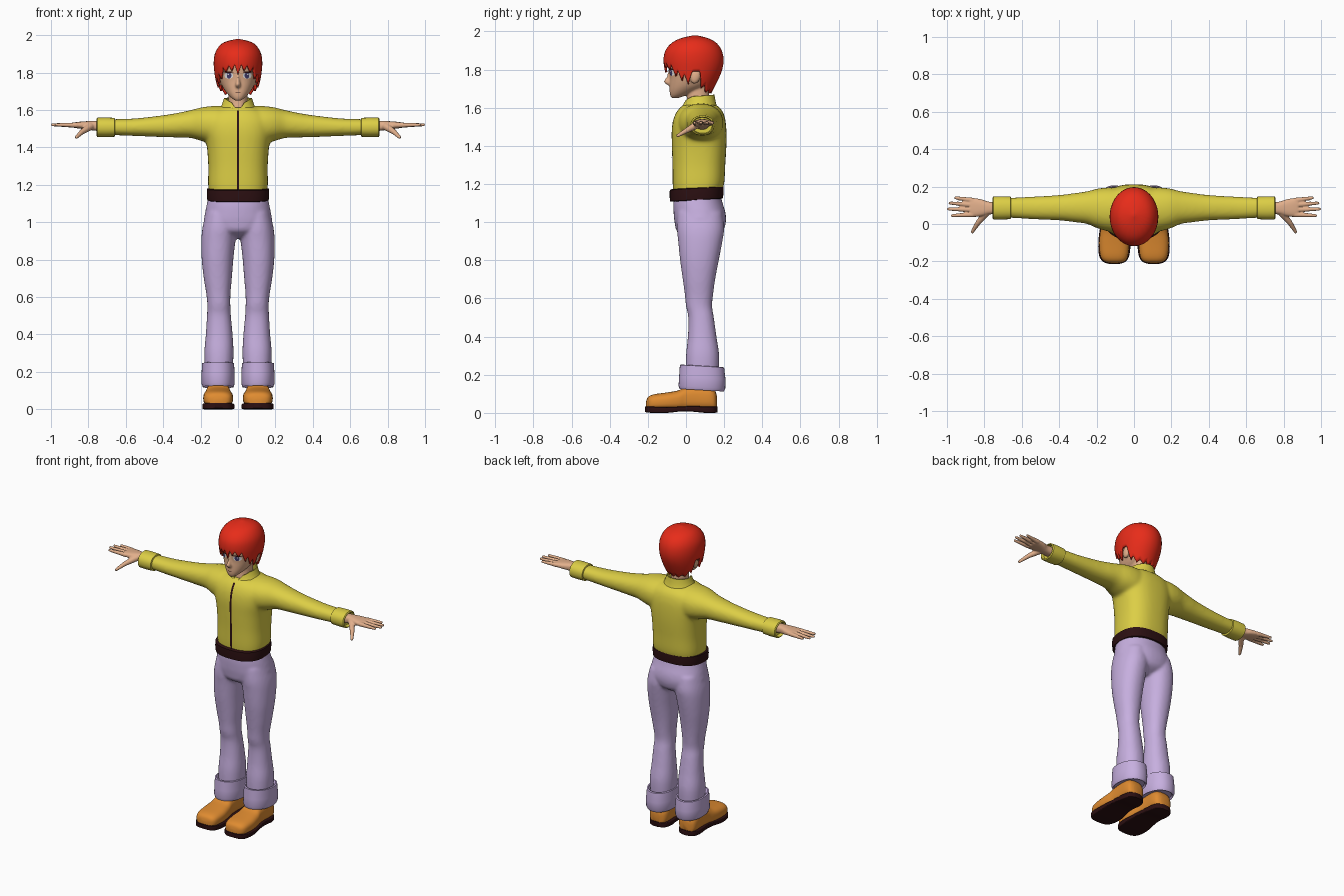
import bpy, bmesh, math
from mathutils import Vector, Matrix


def material(name, r, g, b):
    m = bpy.data.materials.new(name)
    m.diffuse_color = (r, g, b, 1)
    return m


RED = material("hair red", .80, .025, .01)
YELLOW = material("jacket yellow", .72, .62, .06)
LILAC = material("trouser lilac", .57, .43, .74)
SKIN = material("skin", .76, .43, .26)
ORANGE = material("shoe orange", .74, .26, .03)
DARK = material("dark brown", .025, .005, .006)
WHITE = material("eye white", .85, .85, .85)
IRIS = material("iris", .06, .05, .16)


def spline(rows, k=4):
    """Catmull-Rom refinement of a table of rows."""
    out = []
    for i in range(len(rows) - 1):
        p = [rows[max(0, min(len(rows) - 1, i + j))] for j in (-1, 0, 1, 2)]
        for q in range(k):
            t = q / k
            out.append([.5 * (2 * b + (c - a) * t + (2 * a - 5 * b + 4 * c - d) * t * t
                              + (3 * b - a - 3 * c + d) * t ** 3) for a, b, c, d in zip(*p)])
    return out + [list(rows[-1])]


def loft(bm, axis, rows, p=2.2, side=1, k=4, n=40, shear=0):
    """Closed tube; each row is (position, a0, a1, b0, b1) across the axis."""
    prev = first = None
    for t, a0, a1, b0, b1 in (spline(rows, k) if k > 1 else rows):
        ring = []
        for i in range(n):
            w = 2 * math.pi * i / n
            c, s = math.cos(w), math.sin(w)
            a = (a0 + a1) / 2 + (a1 - a0) / 2 * math.copysign(abs(c) ** (2 / p), c)
            b = (b0 + b1) / 2 + (b1 - b0) / 2 * math.copysign(abs(s) ** (2 / p), s)
            x, y, z = {'x': (t, a, b), 'y': (a, t, b), 'z': (a, b, t)}[axis]
            ring.append(bm.verts.new((x * side, y, z + shear * y)))
        if prev:
            for i in range(n):
                bm.faces.new((prev[i], prev[(i + 1) % n], ring[(i + 1) % n], ring[i]))
        first, prev = first or ring, ring
    bm.faces.new(first)
    bm.faces.new(prev)


def sym(rows):
    """(z, half width, y front, y back) -> loft rows."""
    return [(z, -w, w, a, b) for z, w, a, b in rows]


def digit(bm, p0, p1, r0, r1):
    """Tapered finger with round tip."""
    p0, p1 = Vector(p0), Vector(p1)
    d = p1 - p0
    rot = d.to_track_quat('Z', 'Y').to_matrix().to_4x4()
    bmesh.ops.create_cone(bm, cap_ends=True, segments=12, radius1=r0, radius2=r1, depth=d.length,
                          matrix=Matrix.Translation((p0 + p1) / 2) @ rot)
    bmesh.ops.create_uvsphere(bm, u_segments=12, v_segments=8, radius=r1, matrix=Matrix.Translation(p1))


def finish(name, bm, mat, voxel=0, smooth=0, wrap=None, thick=0):
    bmesh.ops.recalc_face_normals(bm, faces=bm.faces)
    me = bpy.data.meshes.new(name)
    bm.to_mesh(me)
    bm.free()
    me.materials.append(mat)
    me.shade_smooth()
    me.set_sharp_from_angle(angle=math.radians(45))
    ob = bpy.data.objects.new(name, me)
    bpy.context.collection.objects.link(ob)
    if voxel:
        m = ob.modifiers.new("merge", 'REMESH')
        m.mode, m.voxel_size, m.use_smooth_shade = 'VOXEL', voxel, True
        m = ob.modifiers.new("blend", 'SMOOTH')
        m.factor, m.iterations = .5, smooth
    if wrap:
        m = ob.modifiers.new("lay on", 'SHRINKWRAP')
        m.target, m.offset = wrap
        m.wrap_method, m.wrap_mode = 'PROJECT', 'ABOVE_SURFACE'
        m.use_project_y = True
    if thick:
        m = ob.modifiers.new("thickness", 'SOLIDIFY')
        m.thickness, m.offset = thick, -1
    return ob


def lookup(table, x):
    for a, b in zip(table, table[1:]):
        if x <= b[0]:
            f = max(0, (x - a[0]) / (b[0] - a[0]))
            return [u + (v - u) * f for u, v in zip(a, b)][1:]
    return table[-1][1:]


def shell(name, profile, low, high, mat, thick, cap=False, n=144, m=18):
    """Band around z whose lower and upper edges follow (degrees from front, z) tables."""
    bm = bmesh.new()
    prof, cols = spline(profile), []
    for i in range(n):
        w = 2 * math.pi * i / n
        deg = abs((360 * i / n + 180) % 360 - 180)
        z0, z1 = lookup(low, deg)[0], lookup(high, deg)[0]
        col = []
        for j in range(m + 1):
            z = z0 + (z1 - z0) * math.sin(j / m * math.pi / 2)
            rx, yf, yb = lookup(prof, z)
            col.append(bm.verts.new((rx * math.sin(w), (yf + yb) / 2 - (yb - yf) / 2 * math.cos(w), z)))
        cols.append(col)
    for i in range(n):
        a, b = cols[i], cols[(i + 1) % n]
        for j in range(m):
            bm.faces.new((a[j], b[j], b[j + 1], a[j + 1]))
    if cap:
        bm.faces.new([c[-1] for c in cols])
    return finish(name, bm, mat, thick=thick)


# Jacket: body and both sleeves merged
bm = bmesh.new()
loft(bm, 'z', sym([(1.14, .152, -.065, .18), (1.2, .16, -.07, .2), (1.3, .159, -.071, .206), (1.4, .166, -.074, .212),
                   (1.48, .18, -.075, .212), (1.54, .18, -.066, .206), (1.585, .155, -.045, .19),
                   (1.615, .1, -.015, .16)]), p=2.5)
for s in (1, -1):
    loft(bm, 'x', [(.05, -.02, .18, 1.45, 1.622), (.12, -.04, .195, 1.42, 1.622), (.19, -.025, .19, 1.433, 1.615),
                   (.25, 0, .175, 1.45, 1.6), (.32, .01, .165, 1.453, 1.585), (.4, .019, .155, 1.455, 1.572),
                   (.55, .026, .146, 1.461, 1.555), (.68, .034, .14, 1.466, 1.551)], side=s)
jacket = finish("jacket", bm, YELLOW, .009, 12)

# Collar, open at the front
shell("collar", [(1.57, .125, -.045, .18), (1.62, .09, -.015, .158), (1.68, .07, 0, .148)],
      [(0, 1.575), (180, 1.59)], [(0, 1.597), (25, 1.64), (60, 1.66), (180, 1.67)], YELLOW, .008, m=6)

# Zip strip on the jacket front
bm = bmesh.new()
bmesh.ops.create_grid(bm, x_segments=2, y_segments=40, size=.5,
                      matrix=Matrix.Translation((0, -.3, 1.385)) @ Matrix.Rotation(math.pi / 2, 4, 'X')
                      @ Matrix.Diagonal((.013, .42, 1, 1)))
finish("zip", bm, DARK, wrap=(jacket, .003))

# Belt, slightly higher at the back
bm = bmesh.new()
loft(bm, 'z', sym([(1.112, .155, -.075, .185), (1.115, .164, -.084, .194), (1.145, .167, -.086, .197),
                   (1.174, .166, -.085, .196), (1.178, .155, -.074, .185)]), p=2.5, k=1, n=64, shear=.06)
finish("belt", bm, DARK)

# Trousers: pelvis and both legs merged
bm = bmesh.new()
loft(bm, 'z', sym([(.915, .05, .02, .13), (.95, .14, -.045, .19), (1.0, .18, -.06, .209), (1.05, .176, -.065, .207),
                   (1.1, .166, -.066, .192), (1.15, .155, -.06, .18)]))
for s in (1, -1):
    loft(bm, 'z', [(.18, .03, .175, 0, .17), (.3, .024, .18, 0, .174), (.4, .029, .172, .01, .16),
                   (.5, .038, .166, .012, .146), (.56, .041, .164, 0, .137), (.62, .04, .17, -.006, .142),
                   (.7, .033, .183, -.017, .153), (.8, .025, .194, -.031, .172), (.9, .014, .196, -.041, .191),
                   (.97, .005, .19, -.048, .2), (1.05, .01, .172, -.045, .19)], side=s)
finish("trousers", bm, LILAC, .009, 6)

# Head: skull, neck, nose and ears merged
bm = bmesh.new()
loft(bm, 'z', sym([(1.65, .014, -.075, -.045), (1.665, .036, -.083, 0), (1.69, .06, -.086, .06), (1.72, .081, -.086, .12),
                   (1.76, .097, -.085, .15), (1.8, .104, -.09, .165), (1.85, .108, -.095, .17),
                   (1.9, .098, -.08, .16), (1.94, .06, -.03, .12)]))
loft(bm, 'z', sym([(1.54, .06, 0, .13), (1.6, .053, .0, .125), (1.66, .05, .005, .12), (1.74, .05, .0, .12)]))
loft(bm, 'z', sym([(1.795, .006, -.093, -.06), (1.765, .009, -.1, -.06), (1.738, .014, -.116, -.06),
                   (1.724, .013, -.105, -.06), (1.716, .008, -.09, -.06)]), n=16)
for s in (1, -1):
    bmesh.ops.create_uvsphere(bm, u_segments=16, v_segments=12, radius=1,
                              matrix=Matrix.Translation((s * .102, .05, 1.765)) @ Matrix.Rotation(-.25, 4, 'X')
                              @ Matrix.Diagonal((.016, .026, .04, 1)))
head = finish("head", bm, SKIN, .006, 3)

# Hair cap with a jagged lower edge
shell("hair", [(1.65, .085, -.055, .12), (1.7, .104, -.08, .145), (1.75, .118, -.1, .17), (1.8, .126, -.112, .19),
               (1.85, .13, -.118, .197), (1.9, .124, -.108, .188), (1.94, .102, -.075, .16),
               (1.965, .068, -.025, .115), (1.98, .006, .04, .055)],
      [(0, 1.785), (8, 1.845), (15, 1.808), (23, 1.838), (32, 1.802), (40, 1.83), (50, 1.765), (56, 1.80), (65, 1.74),
       (71, 1.78), (80, 1.72), (88, 1.79), (104, 1.79), (115, 1.70), (123, 1.72), (135, 1.68), (147, 1.695),
       (160, 1.675), (170, 1.69), (180, 1.675)], [(0, 1.98), (180, 1.98)], RED, .012, cap=True)


# Face details laid on the head
def face_plate(name, mat, x, z, w, h, lift):
    b = bmesh.new()
    for sx in ((1, -1) if x else (1,)):
        bmesh.ops.create_circle(b, cap_ends=True, cap_tris=True, segments=20, radius=1,
                                matrix=Matrix.Translation((sx * x, -.3, z)) @ Matrix.Diagonal((w, 1, h, 1))
                                @ Matrix.Rotation(math.pi / 2, 4, 'X'))
    finish(name, b, mat, wrap=(head, lift))


face_plate("eye_whites", WHITE, .048, 1.785, .023, .018, .002)
face_plate("irises", IRIS, .046, 1.785, .012, .017, .0035)
face_plate("eye_glints", WHITE, .05, 1.791, .0035, .004, .005)
face_plate("upper_lashes", DARK, .049, 1.803, .025, .0045, .004)
face_plate("mouth", DARK, 0, 1.692, .014, .0018, .002)

for s, tag in ((1, "left"), (-1, "right")):
    # Sleeve cuff, hollow at the wrist
    bm = bmesh.new()
    loft(bm, 'x', [(.656, .036, .136, 1.468, 1.548), (.66, .026, .146, 1.457, 1.558), (.71, .024, .148, 1.455, 1.56),
                   (.752, .025, .147, 1.456, 1.559), (.757, .032, .14, 1.463, 1.552), (.735, .036, .136, 1.467, 1.548)],
         side=s, k=1)
    finish(tag + "_sleeve_cuff", bm, YELLOW)

    # Hand with four fingers and thumb
    bm = bmesh.new()
    loft(bm, 'x', [(.7, .05, .12, 1.483, 1.54), (.77, .052, .118, 1.49, 1.542), (.81, .043, .13, 1.496, 1.54),
                   (.85, .038, .138, 1.501, 1.537), (.878, .042, .138, 1.505, 1.533)], side=s, p=2.6)
    for y0, x1, y1 in ((.05, .972, .045), (.076, .992, .08), (.102, .984, .112), (.126, .953, .14)):
        digit(bm, (s * .86, y0, 1.519), (s * x1, y1, 1.521), .0145, .0085)
    digit(bm, (s * .79, .06, 1.512), (s * .835, .005, 1.482), .021, .014)
    digit(bm, (s * .835, .005, 1.482), (s * .864, -.042, 1.454), .014, .009)
    finish(tag + "_hand", bm, SKIN, .0045, 3)

    # Trouser turn-up
    bm = bmesh.new()
    loft(bm, 'z', [(.235, .035, .175, -.01, .178), (.252, .03, .184, -.022, .19), (.25, .021, .192, -.032, .2),
                   (.19, .018, .195, -.036, .207), (.14, .018, .195, -.039, .206), (.124, .024, .188, -.034, .198),
                   (.135, .032, .18, -.025, .188)], side=s, k=1, shear=-.06)
    finish(tag + "_turn_up", bm, LILAC)

    # Shoe upper and sole
    bm = bmesh.new()
    loft(bm, 'y', [(-.21, .085, .125, .02, .055), (-.2, .05, .16, .015, .082), (-.17, .032, .18, .012, .097),
                   (-.1, .026, .186, .012, .107), (-.04, .033, .18, .012, .118), (0, .04, .172, .012, .138),
                   (.06, .043, .17, .012, .145), (.12, .043, .17, .012, .14), (.15, .055, .16, .012, .12),
                   (.162, .08, .135, .02, .09)], side=s, p=2.7)
    finish(tag + "_shoe", bm, ORANGE)
    bm = bmesh.new()
    loft(bm, 'y', [(-.215, .085, .125, .006, .034), (-.203, .048, .163, .002, .034), (-.17, .026, .186, 0, .033),
                   (-.1, .019, .191, 0, .03), (-.02, .03, .182, .008, .034), (.04, .036, .176, .006, .036),
                   (.1, .036, .176, 0, .034), (.145, .05, .164, 0, .034), (.166, .085, .13, .002, .034)], side=s, p=9)
    finish(tag + "_sole", bm, DARK)
